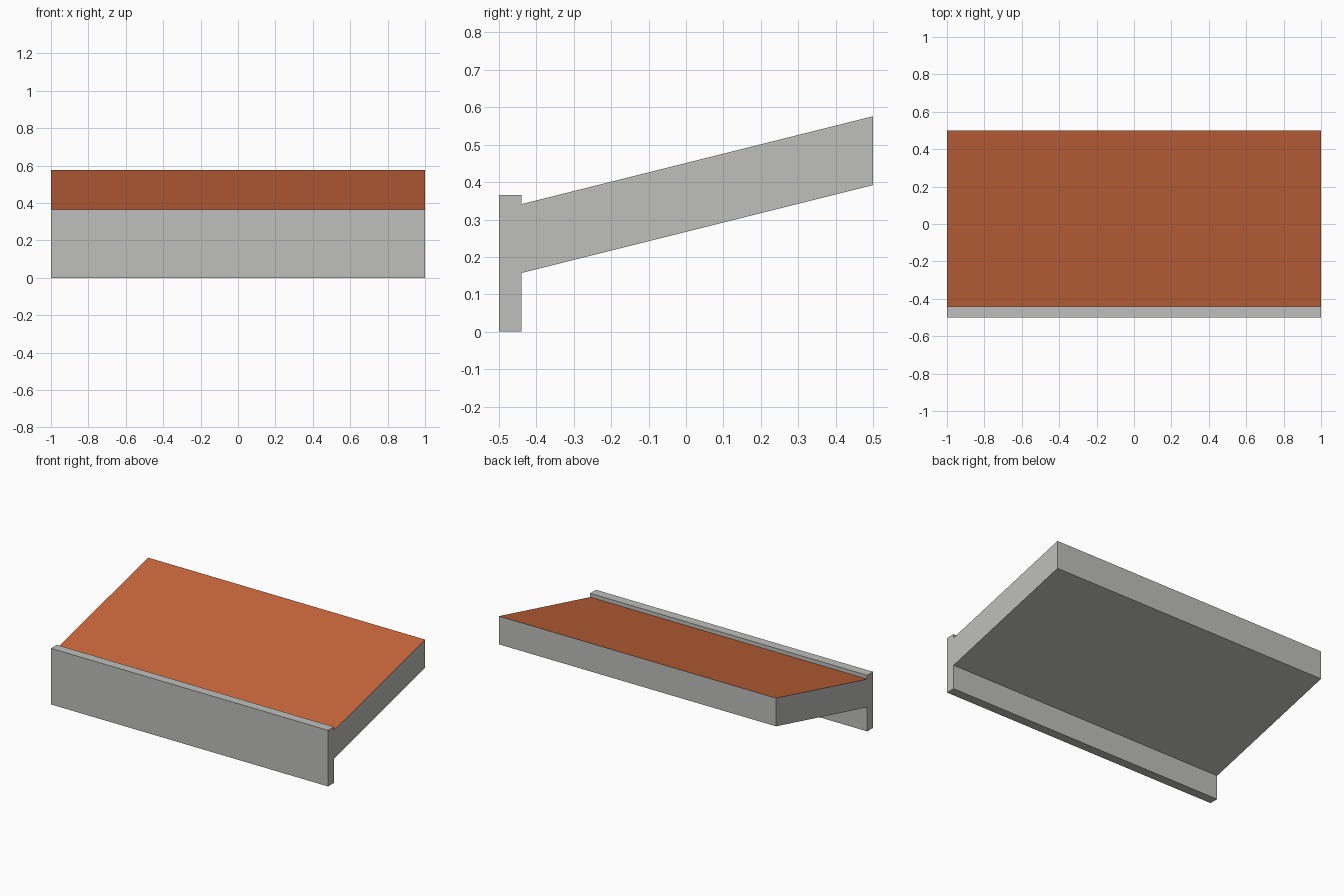
import bpy, bmesh

if "Cube" in bpy.data.objects:
    bpy.data.objects.remove(bpy.data.objects["Cube"])


def material(name, rgb):
    m = bpy.data.materials.new(name)
    m.diffuse_color = (*rgb, 1)
    m.use_nodes = True
    m.node_tree.nodes["Principled BSDF"].inputs["Base Color"].default_value = m.diffuse_color
    return m


orange = material("terracotta orange", (0.578, 0.133, 0.045))
grey = material("light grey", (0.52, 0.52, 0.505))


def extrude_profile(name, profile, half_width, mats):
    """Extrude a (y, z) profile along x."""
    bm = bmesh.new()
    face = bm.faces.new([bm.verts.new((-half_width, y, z)) for y, z in profile])
    out = bmesh.ops.extrude_face_region(bm, geom=[face])
    moved = [v for v in out["geom"] if isinstance(v, bmesh.types.BMVert)]
    bmesh.ops.translate(bm, verts=moved, vec=(2 * half_width, 0, 0))
    bmesh.ops.recalc_face_normals(bm, faces=bm.faces[:])
    bm.normal_update()
    # Upward faces take the last material
    for f in bm.faces:
        f.material_index = len(mats) - 1 if f.normal.z > 0.5 else 0
    mesh = bpy.data.meshes.new(name)
    bm.to_mesh(mesh)
    bm.free()
    for m in mats:
        mesh.materials.append(m)
    obj = bpy.data.objects.new(name, mesh)
    bpy.context.collection.objects.link(obj)
    return obj


# Upright board along the low front edge
extrude_profile("front_fascia",
                [(-0.5, 0), (-0.44, 0), (-0.44, 0.366), (-0.5, 0.366)],
                1.0, [grey])

# Sloping roof slab with vertical ends and a coloured top
extrude_profile("roof_slab",
                [(-0.44, 0.157), (0.5, 0.392), (0.5, 0.576), (-0.44, 0.341)],
                1.0, [grey, orange])
